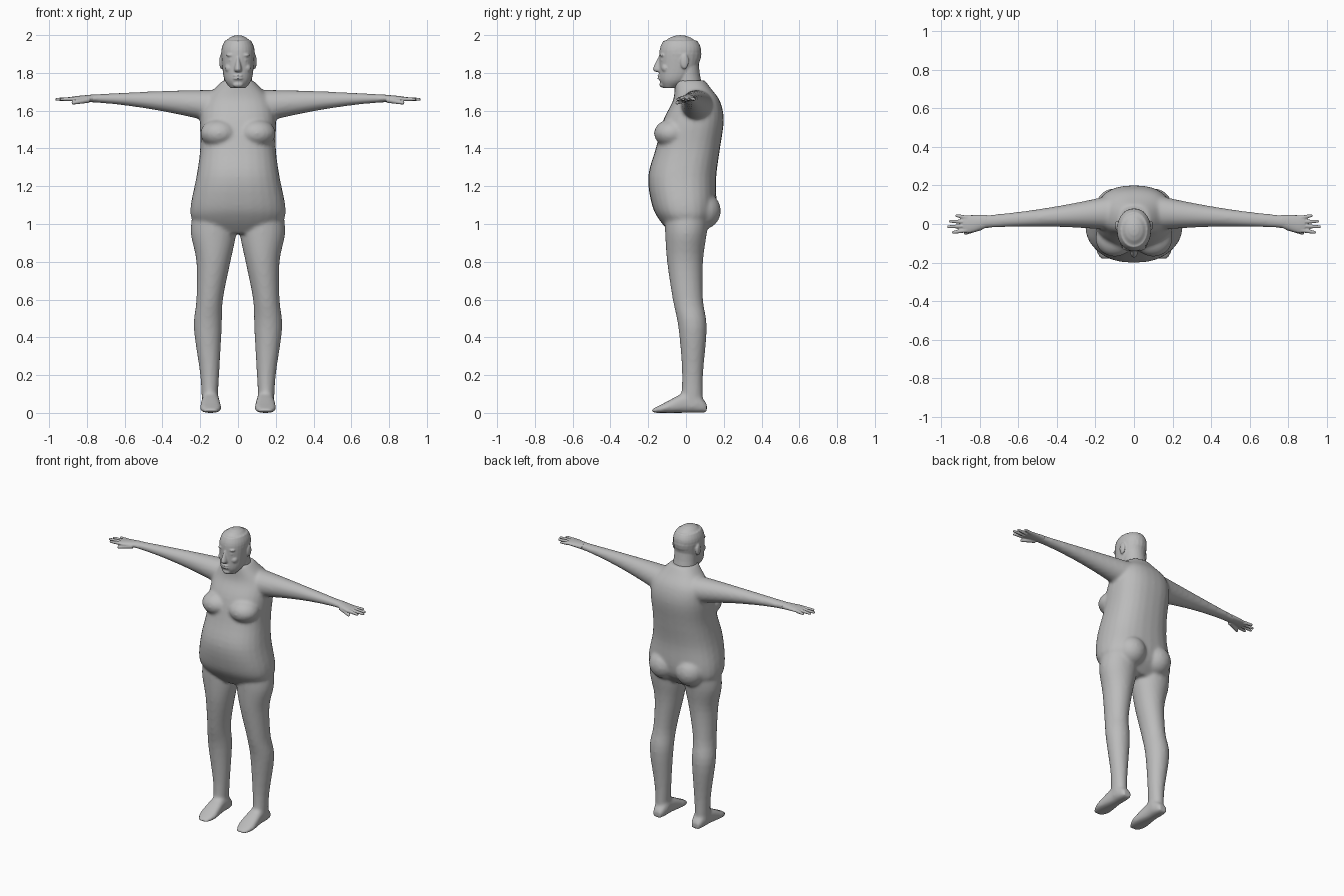
import bpy, bmesh, math
from mathutils import Matrix, Vector

cube = bpy.data.objects.get("Cube")
if cube:
    bpy.data.objects.remove(cube, do_unlink=True)

GREY = (.5, .5, .5, 1)
skin = bpy.data.materials.new("plain_grey")
skin.use_nodes = True
skin.diffuse_color = GREY
skin.node_tree.nodes["Principled BSDF"].inputs["Base Color"].default_value = GREY


def ring(at, half_width, low, high, middle=0):
    """Cross-section: position, centre pair and radius pair."""
    return Vector((at, middle, (low + high) / 2, half_width, (high - low) / 2))


def smooth_rings(rings, steps=4):
    """Run a spline through the given cross-sections."""
    padded = [rings[0], *rings, rings[-1]]
    for a, b, c, d in zip(padded, padded[1:], padded[2:], padded[3:]):
        for k in range(steps):
            t = k / steps
            yield b + t / 2 * (c - a + t * (2 * a - 5 * b + 4 * c - d
                                            + t * (3 * (b - c) + d - a)))
    yield rings[-1]


def place(axis, pos, a, b):
    return {"x": (pos, a, b), "y": (a, pos, b), "z": (a, b, pos)}[axis]


def loft(bm, axis, rings, power=2, sides=28):
    """Closed skin over rounded cross-sections stacked along one axis."""
    loops = []
    for pos, ca, cb, ra, rb in smooth_rings(rings):
        loop = []
        for i in range(sides):
            angle = math.tau * i / sides
            c, s = math.cos(angle), math.sin(angle)
            a = ca + ra * math.copysign(abs(c) ** (2 / power), c)
            b = cb + rb * math.copysign(abs(s) ** (2 / power), s)
            loop.append(bm.verts.new(place(axis, pos, a, b)))
        loops.append(loop)
    for lower, upper in zip(loops, loops[1:]):
        for i in range(sides):
            j = (i + 1) % sides
            bm.faces.new((lower[i], lower[j], upper[j], upper[i]))
    bm.faces.new(loops[0])
    bm.faces.new(loops[-1])


def ball(bm, centre, radii):
    matrix = Matrix.Translation(centre) @ Matrix.Diagonal((*radii, 1))
    bmesh.ops.create_uvsphere(bm, u_segments=20, v_segments=12, radius=1, matrix=matrix)


def finger(bm, base, tip, base_radius, tip_radius):
    base, tip = Vector(base), Vector(tip)
    span = tip - base
    turn = span.to_track_quat("Z", "Y").to_matrix().to_4x4()
    bmesh.ops.create_cone(bm, cap_ends=True, segments=12, radius1=base_radius,
                          radius2=tip_radius, depth=span.length,
                          matrix=Matrix.Translation((base + tip) / 2) @ turn)
    ball(bm, tip, [tip_radius] * 3)


def finish(bm, name, voxel, smoothing):
    """Fuse the overlapping forms into one smooth skin."""
    bmesh.ops.recalc_face_normals(bm, faces=bm.faces)
    mesh = bpy.data.meshes.new(name)
    bm.to_mesh(mesh)
    bm.free()
    mesh.materials.append(skin)
    ob = bpy.data.objects.new(name, mesh)
    bpy.context.collection.objects.link(ob)
    fuse = ob.modifiers.new("fuse", "REMESH")
    fuse.mode = "VOXEL"
    fuse.voxel_size = voxel
    fuse.use_smooth_shade = True
    relax = ob.modifiers.new("relax", "SMOOTH")
    relax.factor = .5
    relax.iterations = smoothing


def add_torso(bm):
    loft(bm, "z", [
        ring(.95, half_width=.16, low=-.08, high=.08),
        ring(1.02, half_width=.24, low=-.14, high=.14),
        ring(1.1, half_width=.25, low=-.18, high=.16),
        ring(1.25, half_width=.22, low=-.2, high=.16),
        ring(1.4, half_width=.2, low=-.16, high=.18),
        ring(1.55, half_width=.2, low=-.12, high=.2),
        ring(1.65, half_width=.18, low=-.07, high=.18),
        ring(1.72, half_width=.12, low=-.06, high=.13),
        ring(1.76, half_width=.08, low=-.06, high=.1),
    ], power=2.4)


def add_arm(bm, side):
    """Arm tapering quickly at the shoulder, then gently to a flat wrist."""
    start, end, count = .1, .8, 8
    rings = []
    for i in range(count + 1):
        left = 1 - i / count
        depth = .034 + .06 * left ** 2
        thick = .02 + .07 * left ** 1.3
        mid_z = 1.665 - .045 * left ** 2
        rings.append(ring(side * (end + (start - end) * left), depth,
                          mid_z - thick, mid_z + thick, middle=.01 + .05 * left))
    loft(bm, "x", rings)


def add_leg(bm, side):
    loft(bm, "z", [
        ring(1.05, half_width=.11, low=-.11, high=.12, middle=side * .13),
        ring(.95, half_width=.12, low=-.11, high=.11, middle=side * .13),
        ring(.8, half_width=.09, low=-.1, high=.09, middle=side * .13),
        ring(.6, half_width=.07, low=-.07, high=.09, middle=side * .15),
        ring(.45, half_width=.074, low=-.04, high=.11, middle=side * .16),
        ring(.2, half_width=.05, low=-.02, high=.09, middle=side * .15),
        ring(.03, half_width=.04, low=-.03, high=.09, middle=side * .15),
    ])


def add_foot(bm, side):
    inset = side * .145
    loft(bm, "y", [
        ring(.11, half_width=.03, low=0, high=.05, middle=inset),
        ring(.06, half_width=.045, low=0, high=.1, middle=inset),
        ring(0, half_width=.046, low=0, high=.11, middle=inset),
        ring(-.12, half_width=.056, low=0, high=.05, middle=inset),
        ring(-.18, half_width=.03, low=0, high=.02, middle=inset),
    ], power=2.6)


# Body with limbs
body = bmesh.new()
add_torso(body)
for side in (1, -1):
    # Chest and seat
    ball(body, (side * .1, -.075, 1.48), (.1, .095, .075))
    ball(body, (side * .1, .085, 1.07), (.1, .1, .1))
    add_arm(body, side)
    add_leg(body, side)
    add_foot(body, side)
finish(body, "body", voxel=.01, smoothing=7)

# Neck, skull and jaw
head = bmesh.new()
loft(head, "z", [
    ring(1.66, half_width=.085, low=-.04, high=.12),
    ring(1.76, half_width=.075, low=-.06, high=.08),
    ring(1.87, half_width=.07, low=-.07, high=.065),
])
ball(head, (0, -.03, 1.9), (.09, .112, .1))
loft(head, "z", [
    ring(1.72, half_width=.04, low=-.12, high=-.05),
    ring(1.76, half_width=.07, low=-.14, high=.02),
    ring(1.82, half_width=.082, low=-.142, high=.06),
    ring(1.92, half_width=.088, low=-.14, high=.08),
    ring(1.97, half_width=.07, low=-.12, high=.06),
], power=2.1)

# Nose, lips and chin
loft(head, "z", [
    ring(1.885, half_width=.007, low=-.147, high=-.11),
    ring(1.82, half_width=.02, low=-.175, high=-.11),
    ring(1.805, half_width=.014, low=-.156, high=-.11),
])
for height in (1.77, 1.786):
    ball(head, (0, -.134, height), (.028, .017, .007))
ball(head, (0, -.125, 1.738), (.028, .016, .016))

# Brows, eyes, cheeks and ears
for side in (1, -1):
    ball(head, (side * .036, -.124, 1.894), (.026, .014, .009))
    ball(head, (side * .035, -.122, 1.868), (.015, .013, .008))
    ball(head, (side * .045, -.105, 1.825), (.025, .025, .025))
    ball(head, (side * .088, -.008, 1.86), (.011, .023, .04))
finish(head, "head", voxel=.005, smoothing=3)

# Hands: palm, four fanned fingers and a lower thumb
for name, side in (("left_hand", 1), ("right_hand", -1)):
    hand = bmesh.new()
    loft(hand, "x", [
        ring(side * .76, half_width=.033, low=1.645, high=1.686, middle=.015),
        ring(side * .85, half_width=.046, low=1.648, high=1.678),
        ring(side * .885, half_width=.042, low=1.65, high=1.673),
    ])
    for i, reach in enumerate((.935, .96, .95, .917)):
        spread = (i - 1.5) / 1.5
        finger(hand, (side * .865, spread * .032, 1.662),
               (side * reach, spread * .043, 1.66), .012, .008)
    finger(hand, (side * .79, -.015, 1.658), (side * .872, -.047, 1.641), .017, .009)
    finish(hand, name, voxel=.004, smoothing=2)
